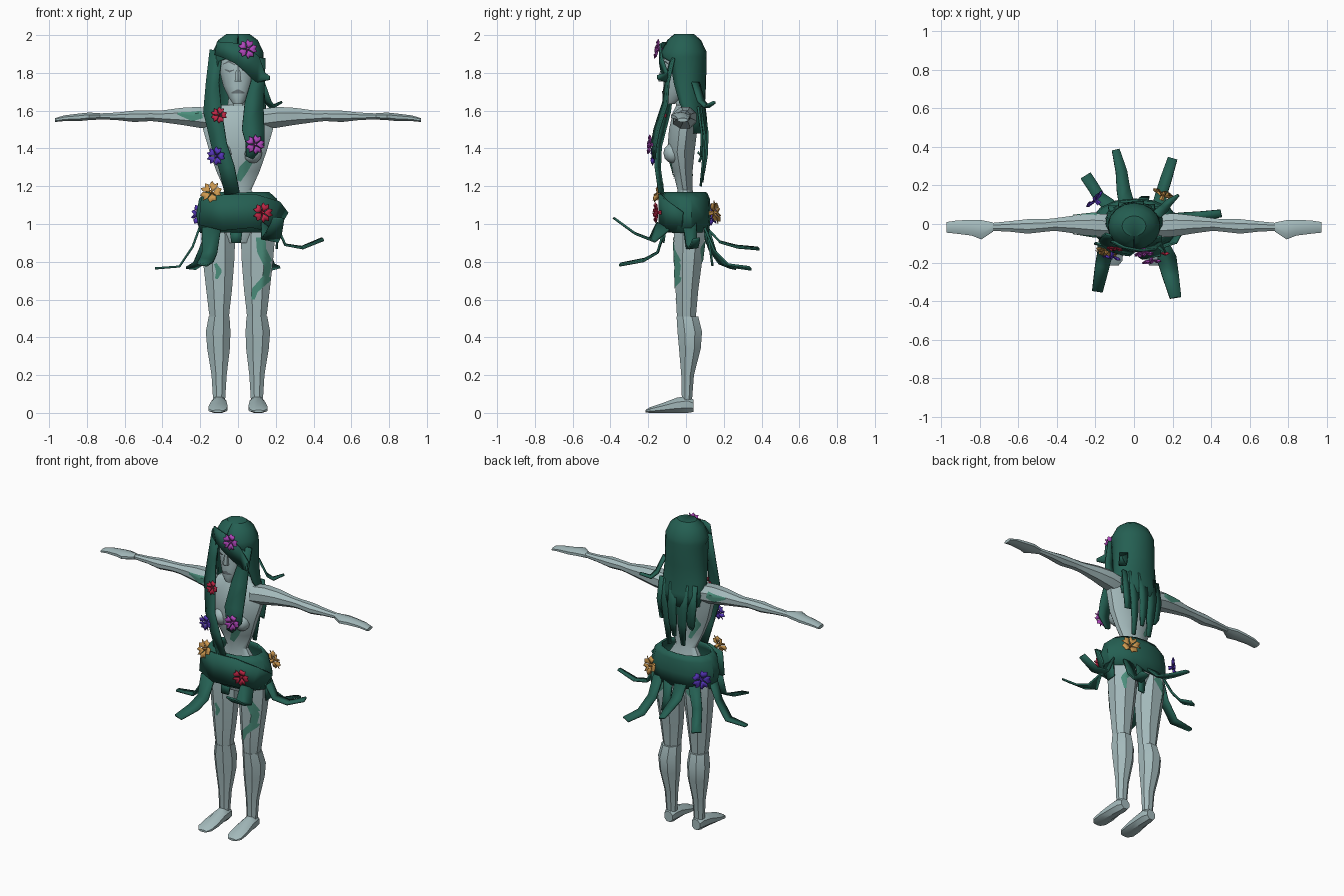
import bpy, bmesh, math
from mathutils import Vector
from mathutils.bvhtree import BVHTree


def mat(name, r, g, b):
    m = bpy.data.materials.new(name)
    m.diffuse_color = (r, g, b, 1)
    return m


SKIN = mat("pale_skin", .37, .49, .50)
LEAF = mat("dark_green", .018, .115, .085)
VINE = mat("vine_green", .07, .27, .20)
GREY = mat("lip_grey", .13, .16, .17)
PINK = mat("magenta", .42, .06, .48)
VIOLET = mat("violet", .09, .035, .48)
RED = mat("red", .52, .02, .06)
GOLD = mat("gold", .62, .32, .08)


def finish(name, bm, m, thick=0, angle=35):
    bmesh.ops.recalc_face_normals(bm, faces=bm.faces)
    me = bpy.data.meshes.new(name)
    bm.to_mesh(me)
    bm.free()
    ob = bpy.data.objects.new(name, me)
    bpy.context.collection.objects.link(ob)
    me.materials.append(m)
    if thick:
        mod = ob.modifiers.new("thickness", 'SOLIDIFY')
        mod.thickness = thick
        mod.offset = 0
    bpy.ops.object.select_all(action='DESELECT')
    ob.select_set(True)
    bpy.context.view_layer.objects.active = ob
    bpy.ops.object.shade_smooth_by_angle(angle=math.radians(angle))
    return ob


def bridge(bm, rows, closed):
    for a, b in zip(rows, rows[1:]):
        n = len(a)
        for i in range(n if closed else n - 1):
            j = (i + 1) % n
            bm.faces.new((a[i], a[j], b[j], b[i]))


def loft(name, rings, m, n=8, axis='z', s=1, caps=True, thick=0):
    """Rings are (position, min u, max u, min v, max v) along an axis."""
    bm, rows = bmesh.new(), []
    for p, u0, u1, v0, v1 in rings:
        row = []
        for i in range(n):
            a = 2 * math.pi * (i + .5) / n
            k = 1 / math.cos(math.pi / n)
            u = (u0 + u1) / 2 + (u1 - u0) / 2 * min(1, max(-1, k * math.cos(a)))
            v = (v0 + v1) / 2 + (v1 - v0) / 2 * min(1, max(-1, k * math.sin(a)))
            co = {'z': (s * u, v, p), 'x': (s * p, u, v), 'y': (s * u, p, v)}[axis]
            row.append(bm.verts.new(co))
        rows.append(row)
    bridge(bm, rows, True)
    if caps:
        bm.faces.new(rows[0])
        bm.faces.new(rows[-1])
    return finish(name, bm, m, thick)


def ribbon(name, pts, normal, thick=.012, m=LEAF):
    """Strip through (x, y, z, width) points, flat side facing normal."""
    bm, rows = bmesh.new(), []
    ps = [Vector(p[:3]) for p in pts]
    for i, p in enumerate(ps):
        t = ps[min(i + 1, len(ps) - 1)] - ps[max(i - 1, 0)]
        side = t.cross(Vector(normal)).normalized() * pts[i][3] / 2
        rows.append([bm.verts.new(p - side), bm.verts.new(p + side)])
    bridge(bm, rows, False)
    return finish(name, bm, m, thick, 25)


def paint(name, target, pts, m, back=False):
    """Thin plate laid on a surface along (x, z, width) points."""
    bm = bmesh.new()
    bm.from_mesh(target.data)
    tree = BVHTree.FromBMesh(bm)
    bm.free()
    bm, rows, d = bmesh.new(), [], (-1 if back else 1)
    for a, b in zip(pts, pts[1:]):
        for k in range(7):
            x, z, w = (a[i] + (b[i] - a[i]) * k / 6 for i in range(3))
            t = Vector((b[0] - a[0], b[1] - a[1])).normalized()
            row = []
            for c in (-.5, -.25, 0, .25, .5):
                hit, nor, _, _ = tree.ray_cast(
                    Vector((x - t.y * w * c, -d, z + t.x * w * c)), Vector((0, d, 0)))
                row.append(bm.verts.new(hit + Vector((0, -d * .005, 0))) if hit else None)
            rows.append(row)
    for a, b in zip(rows, rows[1:]):
        for i in range(4):
            q = (a[i], a[i + 1], b[i + 1], b[i])
            if all(q):
                bm.faces.new(q)
    return finish(name, bm, m)


# torso, neck and head
torso = loft("torso", [
    (.90, -.10, .10, -.05, .07), (1.0, -.17, .17, -.08, .09), (1.08, -.13, .13, -.06, .07),
    (1.18, -.07, .07, -.045, .035), (1.28, -.115, .115, -.07, .035), (1.38, -.15, .15, -.10, .045),
    (1.5, -.185, .185, -.09, .06), (1.59, -.18, .18, -.07, .06), (1.63, -.09, .09, -.05, .05)],
    SKIN, 12)
loft("neck", [(1.6, -.06, .06, -.05, .05), (1.7, -.045, .045, -.06, .04)], SKIN)
head = loft("head", [
    (1.635, -.025, .025, -.115, -.06), (1.67, -.05, .05, -.125, .0), (1.73, -.078, .078, -.12, .05),
    (1.80, -.095, .095, -.12, .07), (1.88, -.10, .10, -.115, .08), (1.96, -.07, .07, -.08, .06)],
    SKIN, 12)
loft("nose", [(1.755, -.018, .018, -.145, -.1), (1.77, -.016, .016, -.15, -.1),
              (1.85, -.007, .007, -.123, -.1)], SKIN, 6)
paint("lips", head, [(-.034, 1.695, .006), (0, 1.702, .022), (.034, 1.695, .006)], GREY)
for s in (-1, 1):
    paint("eyelid", head, [(s * .022, 1.815, .005), (s * .045, 1.808, .01), (s * .07, 1.818, .005)], GREY)
    paint("eyebrow", head, [(s * .015, 1.842, .006), (s * .05, 1.86, .008), (s * .08, 1.845, .004)], GREY)
    bm = bmesh.new()
    bmesh.ops.create_uvsphere(bm, u_segments=10, v_segments=6, radius=.055)
    for v in bm.verts:
        v.co += Vector((s * .075, -.065, 1.375))
    finish("bust", bm, SKIN)

# limbs, mirrored
for s in (-1, 1):
    loft("arm", [
        (.13, -.07, .05, 1.50, 1.61), (.21, -.065, .055, 1.51, 1.62), (.30, -.05, .045, 1.525, 1.615),
        (.41, -.035, .03, 1.54, 1.60), (.46, -.04, .025, 1.545, 1.60), (.55, -.05, .025, 1.54, 1.60),
        (.64, -.04, .015, 1.55, 1.59), (.74, -.035, .005, 1.555, 1.585)], SKIN, 8, 'x', s)
    loft("hand", [(.73, -.04, .008, 1.553, 1.587), (.79, -.08, .02, 1.55, 1.59),
                  (.84, -.06, .022, 1.545, 1.585), (.92, -.05, .018, 1.545, 1.575),
                  (.97, -.045, .01, 1.54, 1.56)], SKIN, 8, 'x', s)
    thigh = loft("thigh", [
        (1.02, .03, .19, -.06, .09), (.92, .015, .195, -.065, .10), (.80, .02, .185, -.06, .085),
        (.65, .032, .168, -.055, .065), (.54, .045, .155, -.05, .055), (.48, .05, .145, -.045, .05)],
        SKIN, 8, 'z', s)
    loft("shin", [
        (.51, .045, .155, -.05, .065), (.43, .04, .17, -.045, .085), (.34, .043, .163, -.037, .078),
        (.20, .06, .14, -.025, .042), (.07, .068, .132, -.022, .032)], SKIN, 8, 'z', s)
    loft("foot", [
        (.04, .07, .13, .005, .07), (.01, .06, .14, 0, .09), (-.05, .06, .145, 0, .08),
        (-.13, .055, .155, 0, .05), (-.19, .06, .155, 0, .03), (-.215, .08, .135, .002, .015)],
        SKIN, 8, 'y', s)
    # vine markings on the thighs
    if s > 0:
        paint("thigh_vine", thigh, [(.12, .93, .05), (.125, .86, .05), (.165, .78, .05), (.15, .71, .045),
                                    (.09, .65, .035), (.08, .6, .015)], VINE)
    else:
        paint("thigh_vine", thigh, [(-.18, .94, .04), (-.16, .86, .04)], VINE)
        paint("thigh_spot", thigh, [(-.12, .79, .015), (-.1, .75, .03), (-.115, .71, .015)], VINE)
    paint("thigh_back_vine", thigh, [(s * .09, .95, .06), (s * .15, .87, .03), (s * .14, .8, .01)], VINE, True)
    arm = [o for o in bpy.data.objects if o.name.startswith("arm")][-1]
    for back in (False, True):
        paint("arm_vine", arm, [(s * .19, 1.58, .04), (s * .24, 1.57, .05), (s * .32, 1.585, .012)], VINE, back)
paint("chest_vine", torso, [(.0, 1.23, .03), (.03, 1.29, .05), (.075, 1.35, .03), (.07, 1.4, .01)], VINE)
paint("back_vine", torso, [(-.05, 1.25, .02), (-.1, 1.35, .04), (-.08, 1.43, .015)], VINE, True)

# hair shell: full crown, opening at the face lower down
bm, rows = bmesh.new(), []
for z, rx, ry, cy, half in ((2.0, .06, .05, -.01, 179), (1.97, .1, .085, -.01, 179),
                            (1.91, .128, .115, -.012, 179), (1.885, .13, .115, -.012, 165),
                            (1.86, .13, .113, -.01, 128), (1.74, .13, .105, -.005, 122),
                            (1.64, .14, .09, .005, 115), (1.56, .15, .09, .015, 95),
                            (1.48, .125, .09, .02, 80)):
    angles = [math.radians(half) * (i / 8 - 1) for i in range(17)]
    rows.append([bm.verts.new((rx * math.sin(a), cy + ry * math.cos(a), z)) for a in angles])
bridge(bm, rows, False)
bm.faces.new(rows[0])
finish("hair_shell", bm, LEAF, .012)

# fringe and front locks
ribbon("fringe", [(-.115, -.09, 1.93, .07), (-.06, -.12, 1.92, .09), (.01, -.137, 1.9, .11),
                  (.07, -.13, 1.85, .11), (.12, -.1, 1.775, .07), (.165, -.15, 1.775, .02)], (0, -1, 0))
ribbon("left_lock", [(-.115, -.06, 1.92, .07), (-.135, -.075, 1.75, .07), (-.135, -.1, 1.6, .1),
                     (-.1, -.145, 1.42, .085), (-.06, -.15, 1.3, .085), (-.03, -.13, 1.16, .08)], (-.3, -1, 0))
ribbon("right_lock", [(.11, -.07, 1.88, .07), (.105, -.1, 1.75, .075), (.085, -.11, 1.64, .1),
                      (.08, -.155, 1.5, .12), (.09, -.17, 1.42, .1), (.06, -.17, 1.35, .04)], (.2, -1, 0))
# back locks
for x, end, w in ((-.1, 1.33, .06), (-.045, 1.22, .07), (.02, 1.27, .06), (.075, 1.2, .06), (.12, 1.38, .05)):
    y = .1 - abs(x) * .3
    ribbon("back_lock", [(x, y, 1.62, w), (x * 1.05, y + .02, 1.48, w), (x * .95, y + .015, 1.36, w * .8),
                         (x * .9, y, end, w * .35)], (0, 1, 0))
ribbon("shoulder_lock", [(.12, .05, 1.75, .05), (.155, .08, 1.65, .05), (.18, .11, 1.62, .04),
                         (.23, .15, 1.645, .015)], (.5, .5, .7))

# wrapped skirt and its hanging leaves
loft("skirt", [(1.165, -.165, .16, -.11, .105), (1.13, -.2, .2, -.125, .12), (1.05, -.215, .225, -.13, .125),
               (.955, -.195, .205, -.115, .115)], LEAF, 14, caps=False, thick=.014)
ribbon("skirt_overlap", [(-.2, -.1, 1.07, .15), (-.08, -.135, 1.06, .19), (.08, -.14, 1.07, .18),
                         (.19, -.1, 1.04, .17), (.232, -.02, 1.01, .12)], (.1, -1, 0))
ribbon("front_leaf", [(.15, -.12, .99, .09), (.17, -.18, .915, .1), (.19, -.27, .95, .085),
                      (.215, -.38, 1.03, .06)], (0, -.6, -1))
ribbon("front_leaf", [(-.14, -.11, .98, .1), (-.15, -.15, .85, .08), (-.165, -.22, .81, .075),
                      (-.19, -.35, .785, .055)], (0, -1, .8))
ribbon("middle_leaf", [(-.01, -.11, .97, .07), (-.01, -.12, .9, .05)], (0, -1, 0))
ribbon("side_leaf", [(-.2, 0, .99, .07), (-.24, 0, .88, .06), (-.31, 0, .775, .06), (-.44, 0, .765, .03)], (-1, 0, 1))
ribbon("side_leaf", [(.2, .02, 1, .07), (.25, .03, .89, .06), (.34, .04, .875, .05), (.45, .055, .92, .04)], (1, 0, 1))
ribbon("hip_leaf", [(.21, .02, .98, .07), (.205, .03, .87, .06)], (1, 0, 0))
ribbon("back_leaf", [(-.04, .11, .98, .08), (-.055, .18, .905, .07), (-.065, .27, .88, .06), (-.095, .385, .87, .04)], (0, 1, 1))
ribbon("back_leaf", [(.13, .1, .98, .07), (.14, .15, .86, .06), (.165, .23, .78, .06), (.2, .34, .765, .05)], (0, 1, 1))
ribbon("back_leaf", [(-.13, .1, .98, .07), (-.18, .14, .86, .06), (-.21, .19, .79, .06), (-.25, .25, .765, .06)], (-.5, 1, 1))
ribbon("back_leaf", [(.05, .11, .98, .06), (.05, .13, .85, .05), (.06, .14, .78, .04)], (0, 1, 0))


def flower(m, pos, facing, r=.05):
    """Five notched, cupped petals around a small bud."""
    bm = bmesh.new()
    for k in range(5):
        a = 2 * math.pi * k / 5
        outline = [(.1, 0, 0), (.6, -.4, .35), (1, -.3, .25), (.82, 0, .1), (1, .3, .25), (.6, .4, .35)]
        vs = [bm.verts.new((r * (u * math.cos(a) - v * math.sin(a)),
                            r * (u * math.sin(a) + v * math.cos(a)), r * h)) for u, v, h in outline]
        for i, j, l in ((0, 1, 3), (1, 2, 3), (0, 3, 5), (3, 4, 5)):
            bm.faces.new((vs[i], vs[j], vs[l]))
    bmesh.ops.create_cone(bm, segments=5, radius1=r * .2, radius2=r * .1, depth=r * .7, cap_ends=True)
    q = Vector(facing).to_track_quat('Z', 'Y')
    for v in bm.verts:
        v.co = q @ v.co + Vector(pos)
    finish("flower", bm, m, .004)


flower(PINK, (.05, -.145, 1.925), (.1, -1, .2))
flower(PINK, (.09, -.185, 1.42), (.1, -1, .1))
flower(RED, (-.1, -.12, 1.575), (-.1, -1, .2), .042)
flower(RED, (.13, -.15, 1.06), (.2, -1, 0), .052)
flower(VIOLET, (-.115, -.165, 1.36), (-.2, -1, 0), .048)
flower(VIOLET, (-.195, .12, 1.05), (-.7, .7, .1), .058)
flower(GOLD, (-.14, -.135, 1.165), (-.3, -1, .4), .058)
flower(GOLD, (.15, .145, 1.06), (.4, 1, .2), .06)
